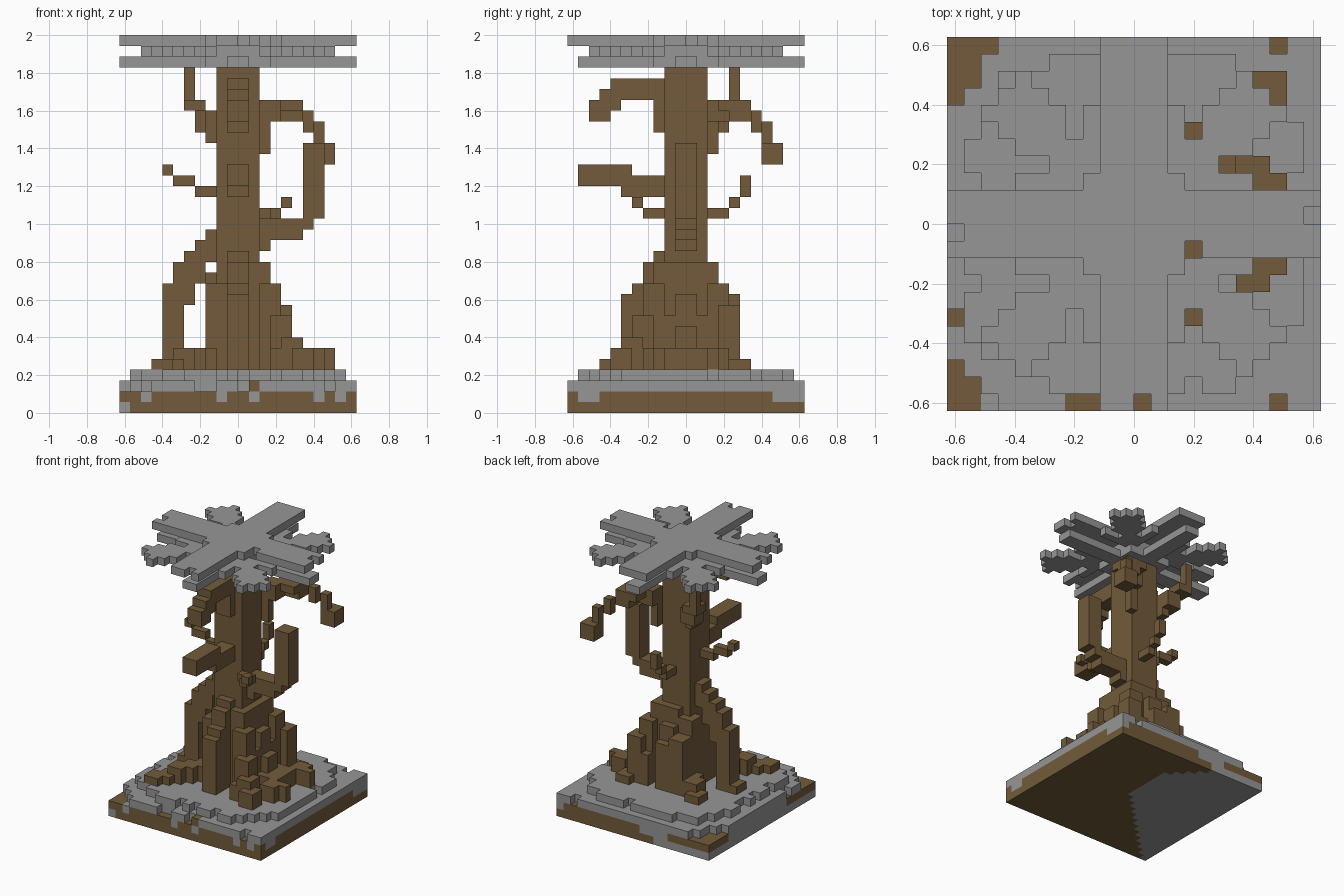
import bpy, bmesh, random

random.seed(4)
old = bpy.data.objects.get("Cube")
if old:
    bpy.data.objects.remove(old, do_unlink=True)

V = 2 / 35          # edge of one block
GREY, BROWN = 0, 1


def material(name, rgb):
    m = bpy.data.materials.new(name)
    m.use_nodes = True
    m.diffuse_color = (*rgb, 1)
    m.node_tree.nodes["Principled BSDF"].inputs["Base Color"].default_value = (*rgb, 1)
    return m


MATS = [material("stone grey", (0.305, 0.305, 0.305)),
        material("bark brown", (0.17, 0.105, 0.043))]

# Outward direction with the four corners of that side of a unit block
SIDES = []
for axis in range(3):
    for s in (0, 1):
        u, w = (axis + 1) % 3, (axis + 2) % 3
        quad = []
        for p, q in ((0, 0), (1, 0), (1, 1), (0, 1)):
            c = [0, 0, 0]
            c[axis], c[u], c[w] = s, p, q
            quad.append(tuple(c))
        step = [0, 0, 0]
        step[axis] = 2 * s - 1
        SIDES.append((step, quad if s else quad[::-1]))


def build(name, cells):
    """Turn a {(i, j, k): colour} block map into a mesh of its outer faces."""
    bm = bmesh.new()
    verts = {}
    for (i, j, k), colour in cells.items():
        for (di, dj, dk), quad in SIDES:
            if (i + di, j + dj, k + dk) in cells:
                continue
            ring = []
            for a, b, c in quad:
                key = (i + a, j + b, k + c)
                if key not in verts:
                    verts[key] = bm.verts.new([n * V for n in key])
                ring.append(verts[key])
            bm.faces.new(ring).material_index = colour
    me = bpy.data.meshes.new(name)
    bm.to_mesh(me)
    bm.free()
    for m in MATS:
        me.materials.append(m)
    bpy.context.collection.objects.link(bpy.data.objects.new(name, me))


def boxes(name, *ranges):
    """Fill brown boxes given as (x0, x1, y0, y1, z0, z1) in blocks."""
    cells = {}
    for x0, x1, y0, y1, z0, z1 in ranges:
        for i in range(x0, x1):
            for j in range(y0, y1):
                for k in range(z0, z1):
                    cells[i, j, k] = BROWN
    build(name, cells)


def square():
    for i in range(-11, 11):
        for j in range(-11, 11):
            yield i, j, abs(i + 0.5), abs(j + 0.5)


# Earth slab with a grey area at one side and a few grey patches
slab = {}
for i, j, a, b in square():
    grey = i <= min(0, j, 6 - j)
    slab[i, j, 0] = GREY if grey else BROWN
    upper_grey = grey and -6 < j < 7 or j == 10 and -6 < i < -1
    if j == -11 and i in (-9, -2, 1, 7, 9) or i == 10 and (j in (-10, -9) or j >= 8):
        upper_grey = True
    slab[i, j, 1] = GREY if upper_grey else BROWN
build("earth_slab", slab)

# Two grey ground layers with ragged corners
bare = {(-4, -11), (-3, -11), (0, -11), (-11, -6), (8, 10), (8, -11),
        (-11, 7), (-10, 8)}
lower, upper = {}, {}
for i, j, a, b in square():
    if (i, j) not in bare and not (i < 0 and a + b >= 19):
        lower[i, j, 2] = GREY
    if max(a, b) < 10 and a + b <= 15 + random.choice((0, 0, 1)):
        if max(a, b) < 9 or random.random() < 0.8:
            upper[i, j, 3] = GREY
lower[1, -11, 2] = BROWN
build("ground_lower", lower)
build("ground_upper", upper)

# Trunk
boxes("trunk", (-2, 2, -2, 2, 4, 32))

# Roots stepping down from the trunk
boxes("root_front", (-1, 1, -3, -2, 4, 15), (-1, 1, -4, -3, 4, 14),
      (-1, 1, -5, -4, 4, 12), (-1, 1, -6, -5, 4, 11))
boxes("root_back", (-1, 1, 2, 3, 4, 14), (-1, 1, 3, 4, 4, 12), (-1, 1, 4, 5, 4, 10))
boxes("root_left", (2, 3, -1, 1, 4, 14), (3, 4, -1, 1, 4, 11), (4, 5, -1, 1, 4, 8),
      (2, 4, -2, 2, 4, 9), (4, 7, -2, 2, 4, 6))
for side, near, far in (("front", -3, -4), ("back", 2, 3)):
    boxes("root_left_fork_" + side, (6, 9, near, near + 1, 4, 6),
          (6, 8, far, far + 1, 4, 6))
boxes("root_right_arch", (-8, -5, -1, 1, 4, 5), (-7, -5, -1, 1, 4, 12),
      (-7, -4, -1, 1, 10, 12), (-6, -3, -1, 1, 12, 14), (-5, -2, -1, 1, 14, 15),
      (-4, -2, -1, 1, 15, 16), (-3, -2, -1, 1, 16, 17), (-3, -2, -1, 1, 4, 12))


def diagonal_root(name, sx, sy, heights):
    parts = []
    for n, top in enumerate(heights):
        r = 1 + n
        x, y = (r if sx > 0 else -r - 2), (r if sy > 0 else -r - 2)
        parts.append((x, x + 2, y, y + 2, 4, top))
    boxes(name, *parts)


diagonal_root("root_front_left", 1, -1, (14, 12, 9, 7, 6))
diagonal_root("root_front_right", -1, -1, (12, 6, 6, 6, 5, 5))
diagonal_root("root_back_left", 1, 1, (14, 12, 10, 5))
diagonal_root("root_back_right", -1, 1, (13, 6, 6, 5))
boxes("root_back_right_column", (-3, -1, 3, 5, 4, 11))
boxes("root_stub_front", (3, 4, -6, -4, 4, 6))
boxes("root_stub_back", (2, 3, 4, 5, 4, 8))

# Thick branches
boxes("branch_left_hook", (2, 3, -1, 1, 15, 18), (3, 6, -1, 1, 16, 18),
      (6, 7, -1, 1, 17, 25), (7, 8, -1, 1, 18, 25))
boxes("branch_front_middle", (-1, 1, -6, -2, 20, 22), (-1, 1, -10, -5, 21, 23))
boxes("branch_front_top", (-1, 1, -3, -2, 26, 31), (-1, 1, -7, -3, 29, 31),
      (-1, 1, -8, -6, 28, 30), (-1, 1, -9, -7, 27, 29))
boxes("branch_back_left", (2, 3, 2, 3, 24, 29), (2, 4, 2, 4, 27, 29),
      (3, 6, 3, 6, 28, 29), (4, 6, 4, 6, 27, 29), (6, 7, 6, 7, 26, 28),
      (7, 8, 7, 8, 25, 27), (7, 9, 7, 9, 23, 25))
boxes("branch_back_right", (-3, -2, 1, 3, 25, 28), (-4, -2, 2, 4, 26, 28),
      (-5, -3, 3, 5, 28, 29), (-5, -4, 4, 5, 28, 32))

# Thin twigs
boxes("twig_right", (-4, -2, -1, 0, 20, 21), (-6, -4, -1, 0, 21, 22),
      (-7, -6, -1, 0, 22, 23))
boxes("twig_back", (0, 1, 2, 4, 18, 19), (0, 1, 4, 5, 19, 20), (0, 1, 5, 6, 20, 22))
boxes("twig_front_left", (2, 4, -3, -2, 18, 19), (3, 4, -4, -2, 18, 19),
      (4, 5, -5, -4, 19, 20))

# Crown: narrow cross, four ragged diagonal leaves, wide cross on top
under, leaves, top = {}, {}, {}
notches = {(-11, -1), (10, 0), (0, -11), (3, -2)}
for i, j, a, b in square():
    s, d = a + b, abs(a - b)
    if (min(a, b) < 1 or max(a, b) < 3) and j > -11:
        under[i, j, 32] = GREY
    leaf = s <= 15 and d <= (2 if s >= 11 else 1) and max(a, b) < 9
    collar = min(a, b) < 3 and max(a, b) < 7 and max(a, b) > 3 and min(a, b) > 2
    if leaf or collar or max(a, b) < 3:
        leaves[i, j, 33] = GREY
    if (min(a, b) < 2 or s <= 5) and (i, j) not in notches:
        top[i, j, 34] = GREY
build("crown_under", under)
build("crown_leaves", leaves)
build("crown_top", top)
